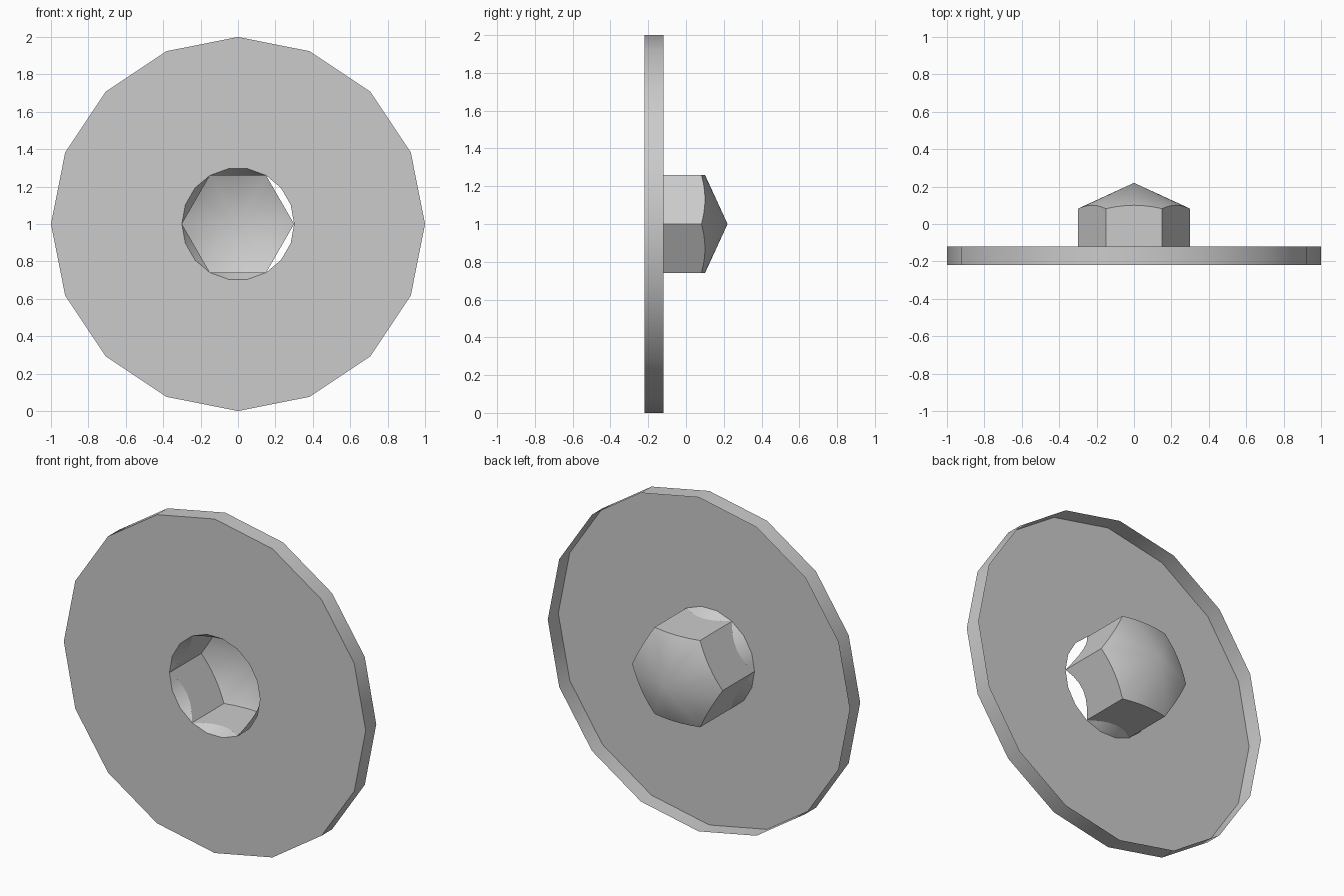
import bpy, bmesh, math

cube = bpy.data.objects.get("Cube")
if cube:
    bpy.data.objects.remove(cube, do_unlink=True)

grey = bpy.data.materials.new("light_grey")
grey.use_nodes = True
colour = (0.6, 0.6, 0.6, 1)
grey.diffuse_color = colour
grey.node_tree.nodes["Principled BSDF"].inputs["Base Color"].default_value = colour

FRONT, RIM_BACK, APEX = -0.22, -0.12, 0.22
R, HOLE, STEPS = 1.0, 0.3, 36
FLAT = HOLE * math.cos(math.pi / 6)


def finish(bm, name):
    mesh = bpy.data.meshes.new(name)
    bm.to_mesh(mesh)
    bm.free()
    mesh.materials.append(grey)
    obj = bpy.data.objects.new(name, mesh)
    bpy.context.collection.objects.link(obj)
    bpy.ops.object.select_all(action='DESELECT')
    obj.select_set(True)
    bpy.context.view_layer.objects.active = obj
    bpy.ops.object.shade_smooth_by_angle(angle=math.radians(30))


def vert(bm, radius, angle, y):
    return bm.verts.new((radius * math.cos(angle), y, 1 + radius * math.sin(angle)))


def loop_edges(bm, ring):
    return [bm.edges.new((ring[i - 1], ring[i])) for i in range(len(ring))]


def hex_radius(angle):
    return FLAT / math.cos(angle % (math.pi / 3) - math.pi / 6)


# Open-backed disc: pierced front face and an outer rim
bm = bmesh.new()
outer = [vert(bm, R, math.tau * i / 16, FRONT) for i in range(16)]
hole = [vert(bm, HOLE, math.tau * i / 18, FRONT) for i in range(18)]
edges = loop_edges(bm, outer) + loop_edges(bm, hole)
bmesh.ops.triangle_fill(bm, edges=edges, use_beauty=True, normal=(0, -1, 0))
back = [vert(bm, R, math.tau * i / 16, RIM_BACK) for i in range(16)]
for i in range(16):
    bm.faces.new((outer[i - 1], outer[i], back[i], back[i - 1]))
finish(bm, "disc_with_rim")

# Hollow hexagonal socket whose ends are trimmed by cones
bm = bmesh.new()
angles = [math.tau * i / STEPS for i in range(STEPS)]
lip, base, top = [], [], []
for i, a in enumerate(angles):
    r = hex_radius(a)
    lip_r = HOLE * (math.cos(math.pi / 18) if i % 2 else 1)
    lip.append(vert(bm, lip_r, a, FRONT))
    base.append(vert(bm, r, a, FRONT + 1.5 * (HOLE - r)))
    top.append(vert(bm, r, a, APEX - 0.46 * r))
tip = bm.verts.new((0, APEX, 1))
for i in range(STEPS):
    j = (i + 1) % STEPS
    bm.faces.new((base[i], top[i], top[j], base[j]))
    bm.faces.new((top[i], tip, top[j]))
    # Chamfer lenses; the two on the +x side stay open
    if 6 <= i < STEPS - 6:
        bm.faces.new((lip[i], base[i], base[j], lip[j]))
bmesh.ops.delete(bm, geom=[v for v in bm.verts if not v.link_faces], context='VERTS')
bmesh.ops.remove_doubles(bm, verts=bm.verts, dist=0.0001)
finish(bm, "hexagonal_socket")
